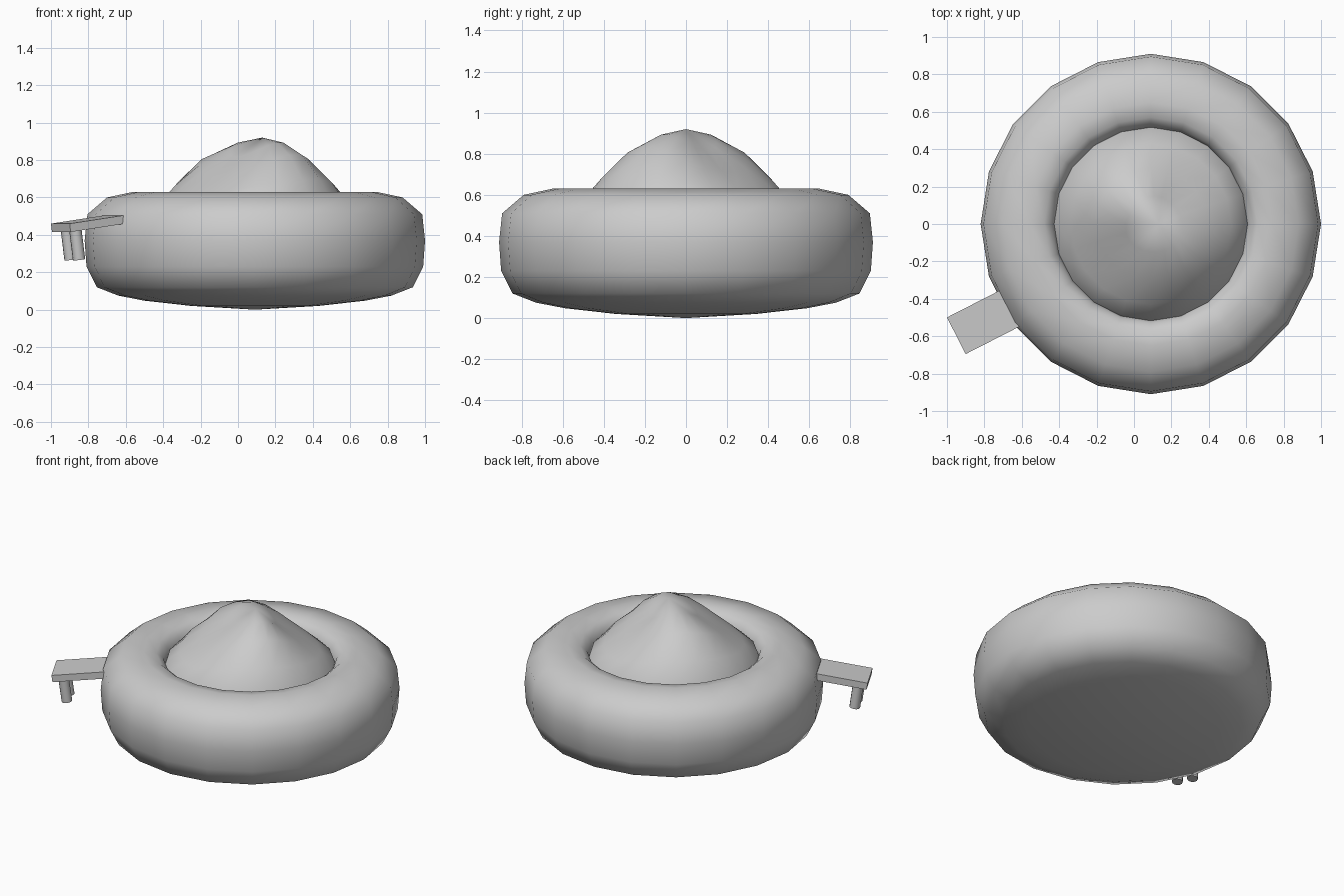
import bpy, bmesh, math
from mathutils import Matrix, Vector

if "Cube" in bpy.data.objects:
    bpy.data.objects.remove(bpy.data.objects["Cube"])

SIDES = 20
CX = 0.09  # bowl axis


def revolve(name, profile, height=None, angle=60):
    """Spin (r, z) points round the bowl axis; height(r, z, a) may vary z."""
    bm = bmesh.new()
    rings = []
    for r, z in profile:
        n = 1 if r == 0 else SIDES
        ring = []
        for i in range(n):
            a = 2 * math.pi * i / SIDES
            h = height(r, z, a) if height else z
            ring.append(bm.verts.new((CX + r * math.cos(a), r * math.sin(a), h)))
        rings.append(ring)
    for p, q in zip(rings, rings[1:]):
        for i in range(SIDES):
            j = (i + 1) % SIDES
            if len(p) == 1:
                bm.faces.new((p[0], q[j], q[i]))
            elif len(q) == 1:
                bm.faces.new((p[i], p[j], q[0]))
            else:
                bm.faces.new((p[i], p[j], q[j], q[i]))
    bmesh.ops.recalc_face_normals(bm, faces=bm.faces)
    return finish(name, bm, angle)


def finish(name, bm, angle=None):
    me = bpy.data.meshes.new(name)
    bm.to_mesh(me)
    bm.free()
    ob = bpy.data.objects.new(name, me)
    bpy.context.collection.objects.link(ob)
    if angle:
        bpy.ops.object.select_all(action='DESELECT')
        ob.select_set(True)
        bpy.context.view_layer.objects.active = ob
        bpy.ops.object.shade_smooth_by_angle(angle=math.radians(angle))
    return ob


# Round bowl with a thick rolled wall
revolve("bowl", [(0, 0), (0.34, 0.02), (0.59, 0.048), (0.73, 0.075), (0.845, 0.12),
                 (0.9, 0.23), (0.91, 0.37), (0.895, 0.51), (0.79, 0.6), (0.65, 0.63),
                 (0.57, 0.615), (0.53, 0.58), (0.513, 0.53), (0.51, 0.42), (0, 0.4)])


# Heap in the bowl: a cone with a rounded ridge along one diagonal
def heap_height(r, z, a):
    w = math.cos(a - math.radians(135)) ** 2
    cone = min(z, 0.92 - 0.7 * r)
    return w * z + (1 - w) * cone


heap = revolve("heap", [(0.53, 0.5), (0.51, 0.57), (0.43, 0.7), (0.3, 0.83),
                        (0.15, 0.895), (0, 0.92)], heap_height)
for v in heap.data.vertices:  # peak leans slightly to the right
    v.co.x += 0.04 * max(0, (v.co.z - 0.8) / 0.12)

# Local frame of the tilted handle: x towards the bowl, y across, z up
tilt = math.atan(0.137)
frame = (Matrix.Translation((-0.95, -0.5975, 0.46))
         @ Matrix.Rotation(math.atan2(0.455, 0.89), 4, 'Z')
         @ Matrix.Rotation(-tilt, 4, 'Y'))

# Flat handle plank
bm = bmesh.new()
bmesh.ops.create_cube(bm, size=1, matrix=frame @ Matrix.Translation((0.2, 0, -0.0225))
                      @ Matrix.Diagonal((0.4, 0.22, 0.045, 1)))
finish("handle", bm)

# Two short pegs under the handle
for side, y in (("front", -0.05), ("back", 0.05)):
    bm = bmesh.new()
    bmesh.ops.create_cone(bm, cap_ends=True, segments=12, radius1=0.033, radius2=0.033,
                          depth=0.18, matrix=frame @ Matrix.Translation((0.06, y, -0.113)))
    finish(side + "_peg", bm, 40)
